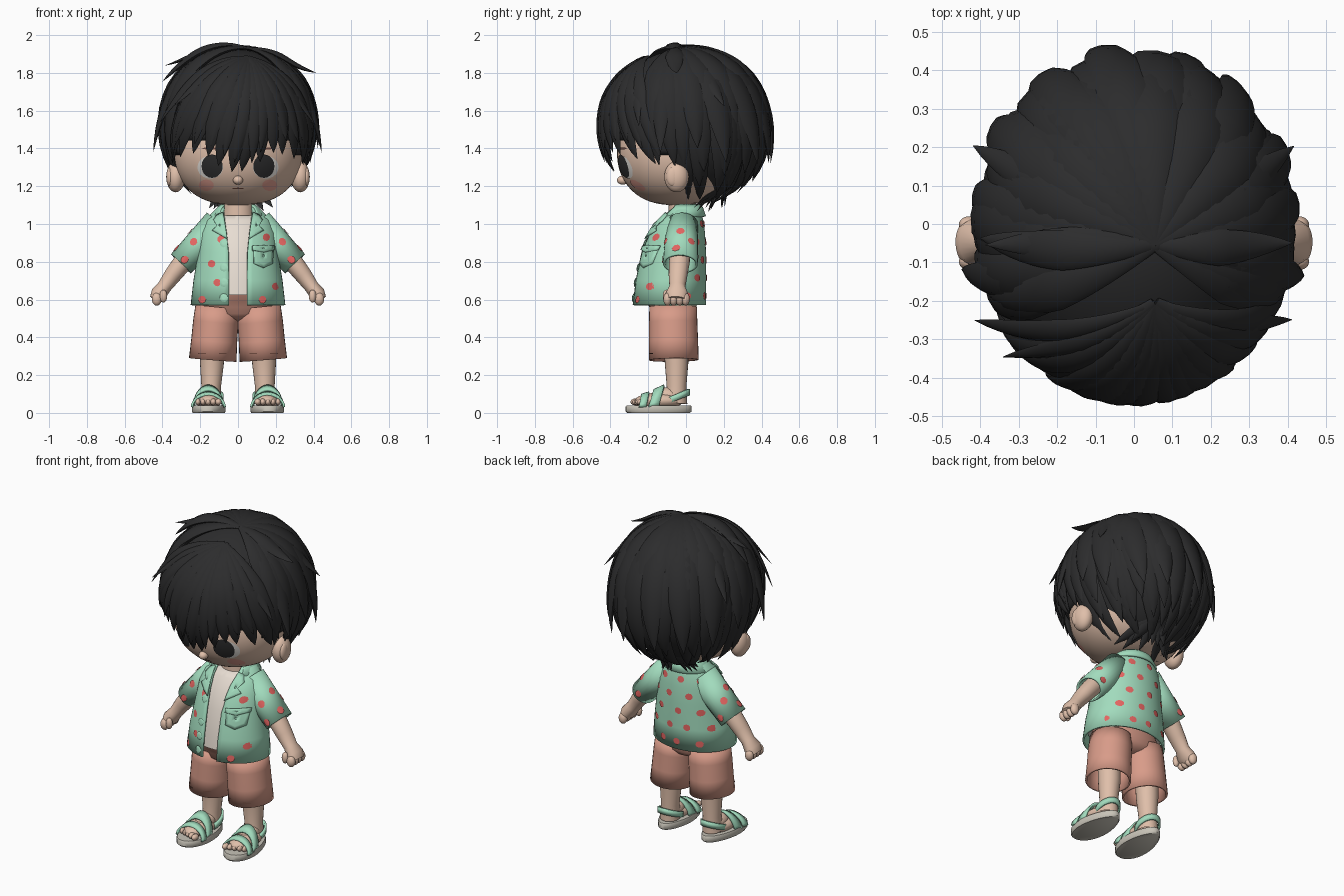
import bpy, bmesh, random
from math import sin, cos, pi, radians, sqrt
from mathutils import Vector as V, Matrix

if "Cube" in bpy.data.objects:
    bpy.data.objects.remove(bpy.data.objects["Cube"])
random.seed(4)
made = []


def material(name, *rgb):
    m = bpy.data.materials.new(name)
    m.use_nodes = True
    m.diffuse_color = (*rgb, 1)
    m.node_tree.nodes["Principled BSDF"].inputs["Base Color"].default_value = (*rgb, 1)
    return m


skin = material("skin", .74, .52, .4)
black = material("black hair", .025, .025, .026)
mint = material("mint", .36, .71, .51)
red = material("red print", .78, .13, .12)
salmon = material("salmon", .69, .33, .25)
cream = material("cream", .82, .74, .66)
stone = material("sole grey", .58, .55, .48)
pink = material("blush", .8, .37, .3)
white = material("eye white", .75, .72, .68)
brown = material("line brown", .16, .07, .05)


def finish(name, bm, mat, thick=0):
    bmesh.ops.recalc_face_normals(bm, faces=bm.faces)
    me = bpy.data.meshes.new(name)
    bm.to_mesh(me)
    bm.free()
    me.materials.append(mat)
    ob = bpy.data.objects.new(name, me)
    bpy.context.collection.objects.link(ob)
    if thick:
        mod = ob.modifiers.new("thickness", "SOLIDIFY")
        mod.thickness, mod.offset = thick, 0
    made.append(ob)


def sheet(name, groups, mat, closed=True, cap=False, thick=0):
    """Skin each group of point rows with quads."""
    bm = bmesh.new()
    for rows in groups:
        vs = [[bm.verts.new(p) for p in r] for r in rows]
        n = len(vs[0])
        for a, b in zip(vs, vs[1:]):
            for i in range(n if closed else n - 1):
                j = (i + 1) % n
                bm.faces.new((a[i], a[j], b[j], b[i]))
        if cap:
            bm.faces.new(vs[0])
            bm.faces.new(vs[-1])
    finish(name, bm, mat, thick)


def balls(name, items, mat):
    bm = bmesh.new()
    for c, r in items:
        m = Matrix.Translation(c) @ Matrix.Diagonal((*r, 1))
        bmesh.ops.create_uvsphere(bm, u_segments=24, v_segments=16, radius=1, matrix=m)
    finish(name, bm, mat)


def tube(path, n=24):
    """Rows round a path of (x, y, z, in-plane radius, depth radius)."""
    pts = [V(p[:3]) for p in path]
    rows = []
    for i, p in enumerate(path):
        t = (pts[min(i + 1, len(pts) - 1)] - pts[max(i - 1, 0)]).normalized()
        u = t.cross(V((0, 1, 0))).normalized()
        w = u.cross(t)
        rows.append([pts[i] + u * p[3] * cos(2 * pi * k / n) + w * p[4] * sin(2 * pi * k / n)
                     for k in range(n)])
    return rows


def oval(x, z, rx, rz, n=20):
    return [(x + rx * cos(2 * pi * k / n), z + rz * sin(2 * pi * k / n)) for k in range(n)]


def patch(outline, surf):
    """Rows of a thin plate draped on a surface function."""
    cu = sum(p[0] for p in outline) / len(outline)
    cv = sum(p[1] for p in outline) / len(outline)
    return [[surf(cu + (u - cu) * f, cv + (v - cv) * f) for u, v in outline]
            for f in (1, .7, .4, .1)]


def flip(rows, s):
    return [[V((p[0] * s, p[1], p[2])) for p in r] for r in rows]


# Head: a rounded ball with a full jaw
HZ, HY, RX, RY, RZ = 1.37, -.05, .34, .315, .27


def head_ring(z):
    return max(1 - ((z - HZ) / RZ) ** 2, 0) ** .4


def face(off):
    return lambda x, z: V((x, HY - off - RY * sqrt(max(head_ring(z) ** 2 - (x / RX) ** 2, 0)), z))


rows = []
for i in range(33):
    z = HZ - RZ * cos(pi * (i + .08) / 32.16)
    r = head_ring(z)
    rows.append([(RX * r * sin(k * pi / 24), HY - RY * r * cos(k * pi / 24), z) for k in range(48)])
sheet("head", [rows], skin, cap=True)
balls("nose", [((0, -.335, 1.232), (.026, .03, .024))], skin)
balls("ears", [((s * .33, -.05, 1.25), (.05, .065, .082)) for s in (1, -1)]
      + [((s * .362, -.07, 1.25), (.018, .034, .05)) for s in (1, -1)], skin)
sheet("neck", [tube([(0, -.02, 1.18, .075, .07), (0, -.02, 1.0, .085, .075)])], skin)

# Painted face
both = (1, -1)
sheet("eye_whites", [flip(patch(oval(.147, 1.3, .068, .06), face(.004)), s) for s in both], white, cap=True)
sheet("irises", [flip(patch(oval(.137, 1.306, .056, .062), face(.008)), s) for s in both], black, cap=True)
sheet("eyebrows", [flip(patch(oval(.14, 1.4, .05, .006), face(.004)), s) for s in both], brown, cap=True)
sheet("cheeks", [flip(patch(oval(.168, 1.205, .04, .03), face(.003)), s) for s in both], pink, cap=True)
sheet("mouth", [patch(oval(0, 1.188, .03, .004), face(.004))], brown, cap=True)

# Hair: cap plus tapering locks that fan out from the crown
HC, HR = V((0, -.01, 1.52)), V((.388, .425, .415))


def direction(az, el):
    a, e = radians(az), radians(el)
    return V((sin(a) * cos(e), -cos(a) * cos(e), sin(e)))


def lock(root, az, el, w, lift=0, flick=0, curl=0, n=16):
    end = direction(az, el)
    axis, ang = root.cross(end).normalized(), root.angle(end)
    pts, norms = [], []
    for i in range(n + 1):
        t = i / n
        d = Matrix.Rotation(ang * t, 3, axis) @ root
        k = 1 + lift * sin(min(t * 1.6, 1) * pi / 2) + flick * t ** 5
        pts.append(HC + d * HR * k + axis * curl * t * t)
        norms.append(V((d.x / HR.x, d.y / HR.y, d.z / HR.z)).normalized())
    rows = []
    for i, p in enumerate(pts):
        t = i / n
        tan = (pts[min(i + 1, n)] - pts[max(i - 1, 0)]).normalized()
        side = tan.cross(norms[i]).normalized()
        up = side.cross(tan)
        half = w * min(1, .25 + 1.5 * t) * (1 - t ** 4) ** .9 + .001
        rows.append([p + side * half * cos(k * pi / 4) + up * half * .36 * sin(k * pi / 4)
                     for k in range(8)])
    return rows


bm = bmesh.new()
bmesh.ops.create_uvsphere(bm, u_segments=72, v_segments=48, radius=1)
bare = []
for f in bm.faces:
    c = f.calc_center_median()
    a = V((0, -1)).angle(c.xy) * 180 / pi
    low = -.2 if a < 60 else -.36 if a < 96 else -.95
    if c.z < low:
        bare.append(f)
bmesh.ops.delete(bm, geom=bare, context="FACES")
for v in bm.verts:
    v.co = HC + v.co * HR * .96
finish("hair_cap", bm, black, .01)

crown = V((.14, -.1, .98)).normalized()
parting = V((.14, -.46, .87)).normalized()
jit = random.uniform
fringe = [(-66, -27), (-52, -23), (-38, -20), (-26, -21), (-15, -29), (-4, -34), (6, -34),
          (16, -26), (27, -19), (39, -20), (52, -24), (66, -28)]
sheet("hair_fringe", [lock(parting, a, e, .068, jit(.02, .05), .02, jit(-.02, .02)) for a, e in fringe]
      + [lock(parting, a * 1.05 + 5, e + 8, .045, .06, .03, jit(-.04, .04)) for a, e in fringe],
      black, cap=True)
sides = []
for s in both:
    for a, e, w, fl in ((70, -28, .065, .03), (80, -29, .07, .03), (91, -28, .075, .05),
                        (76, -16, .06, .2), (94, -2, .075, .03), (102, -14, .08, .1),
                        (64, 8, .065, .03), (84, 16, .07, .03)):
        sides.append(lock(crown, s * a, e, w, jit(.01, .04), fl, jit(-.03, .03)))
sheet("hair_sides", sides, black, cap=True)
back = []
for a0, count, e, w, lift, fl in ((98, 11, -65, .07, .01, .04), (106, 9, -50, .08, .01, .08),
                                  (102, 9, -36, .085, .02, .08), (118, 6, -23, .085, .02, .18),
                                  (110, 7, 0, .085, .02, .03)):
    for i in range(count):
        a = a0 + (360 - 2 * a0) * i / (count - 1)
        back.append(lock(crown, a + jit(-3, 3), e + jit(-4, 4), w, lift + jit(-.01, .01), fl, jit(-.03, .03)))
sheet("hair_back", back, black, cap=True)
nape = direction(180, -40)
sheet("hair_nape", [lock(nape, a + jit(-5, 5), -70 + jit(-4, 8), .04, -.05, .2, jit(-.03, .03), 8)
                    for a in range(105, 256, 15)], black, cap=True)
sheet("hair_strays", [lock(crown, -80, 28, .055, .09, .08, -.05), lock(crown, 80, 32, .05, .06, .2, .04),
                      lock(crown, -88, 38, .045, .06, .2, .03), lock(crown, 115, 12, .05, .03, .18),
                      lock(crown, -115, 10, .05, .03, .18), lock(parting, -48, 12, .03, .05, .16),
                      lock(parting, -66, 4, .035, .05, .16, .04), lock(parting, 62, 0, .035, .04, .16)],
      black, cap=True)

# Open shirt: rings of (height, half width, front, back, half opening)
RINGS = [(.57, .245, -.28, .1, .048), (.7, .23, -.265, .1, .048), (.85, .205, -.235, .1, .05),
         (.95, .195, -.195, .095, .06), (1.02, .17, -.15, .085, .07), (1.07, .12, -.1, .072, .075),
         (1.09, .085, -.08, .065, .07)]


def ring_at(z):
    for a, b in zip(RINGS, RINGS[1:]):
        if z <= b[0]:
            f = (z - a[0]) / (b[0] - a[0])
            return [p + (q - p) * f for p, q in zip(a, b)]
    return RINGS[-1]


def shirt(off, side=-1):
    def surf(x, z):
        _, w, yf, yb, _ = ring_at(z)
        return V((x, (yf + yb) / 2 + side * ((yb - yf) / 2 * sqrt(max(1 - (x / w) ** 2, 0)) + off), z))
    return surf


def torso(rings, gap=True, inset=0, n=48):
    rows = []
    for z, w, yf, yb, g in rings:
        a0 = V((0, 1)).angle(V((g, sqrt(w * w - g * g)))) if gap else 0
        angs = [a0 + (2 * pi - 2 * a0) * k / n for k in range(n + 1 if gap else n)]
        rows.append([((w - inset) * sin(a), (yf + yb) / 2 - ((yb - yf) / 2 - inset) * cos(a), z) for a in angs])
    return rows


sheet("shirt", [torso(RINGS)], mint, closed=False, thick=.012)
sheet("undershirt", [torso([ring_at(z) for z in (.625, .7, .85, .95, 1.02, 1.045)], False, .016)], cream, cap=True)
sheet("collar", [torso([(1.1, .085, -.085, .065, .07), (1.085, .105, -.1, .085, .085),
                        (1.04, .145, -.14, .1, .1)])], mint, closed=False, thick=.012)
lapel = [(.078, 1.06), (.068, 1.0), (.056, .92), (.09, .94), (.135, .965), (.11, .99), (.13, 1.02), (.11, 1.05)]
sheet("lapels", [flip(patch(lapel, shirt(.016)), s) for s in both], mint, thick=.008)
pocket = [(.08, .88), (.135, .88), (.185, .88), (.183, .79), (.135, .768), (.085, .79)]
sheet("pocket", [patch(pocket, shirt(.012))], mint, thick=.008)
flap = [(.076, .885), (.135, .885), (.189, .885), (.189, .862), (.135, .85), (.076, .862)]
sheet("pocket_flap", [patch(flap, shirt(.019))], mint, thick=.008)
sheet("buttons", [patch(oval(-.075, z, .018, .02, 12), shirt(.013)) for z in (.9, .77, .69, .61)],
      mint, cap=True, thick=.008)

# Sleeves, arms and fists, with the print draped over the shirt
S0, S1 = (.1, -.02, .998, .084, .078), (.302, -.03, .79, .067, .087)


def sleeve_skin(t, a):
    p = [i + (j - i) * t for i, j in zip(S0, S1)]
    u = V((-.72, 0, -.69))
    return V(p[:3]) + u * (p[3] + .01) * cos(a) + V((0, 1, 0)) * (p[4] + .01) * sin(a)


dots = [patch(oval(x, z, .02, .02, 9), shirt(.011)) for x, z in
        ((-.09, .92), (-.19, .6), (-.11, .69), (-.14, .79), (.13, .6), (.2, .67), (.15, .93), (.2, .86), (.15, .81))]
for j in range(5):
    for i in range(-2, 3):
        x, z = i * .115 + (j % 2) * .058 - .02, .62 + j * .095
        if abs(x) < ring_at(z)[1] * .9:
            dots.append(patch(oval(x + jit(-.012, .012), z, .021, .02, 9), shirt(.011, 1)))
for s in both:
    name = "left_" if s > 0 else "right_"
    dots += [flip(patch(oval(t, a, .075, .25, 9), sleeve_skin), s)
             for t, a in ((.85, 3.4), (.55, 4.3), (.9, 4.7), (.65, 2.5), (.88, 1.6), (.45, 3.2))]
    sheet(name + "sleeve", [flip(tube([S0, S1]), s)], mint, thick=.012)
    arm = [(.2, -.025, .9, .05, .05), (.29, -.035, .8, .052, .055), (.345, -.042, .73, .046, .05),
           (.39, -.046, .668, .038, .042), (.42, -.048, .63, .043, .06), (.44, -.05, .6, .03, .052)]
    sheet(name + "arm", [flip(tube(arm), s)], skin, cap=True)
    balls(name + "fingers", [((s * .43, y, .602), (.026, .022, .034)) for y in (-.098, -.066, -.034, -.002)]
          + [((s * .395, -.105, .618), (.02, .018, .034))], skin)

    # Shorts leg, leg and foot
    leg = [(.11, -.068, .56, .11, .12), (.118, -.068, .48, .114, .122), (.126, -.066, .38, .116, .124),
           (.134, -.065, .28, .12, .126)]
    sheet(name + "shorts_leg", [flip(tube(leg, 32), s)], salmon, thick=.012)
    dash = [flip([[V((x, -.065 - .136 * sqrt(1 - ((x - .134) / .13) ** 2), z)) for x in (c, c + .02, c + .04)]
                  for z in (.312, .317)], s) for c in (.06, .17)]
    sheet(name + "hem_stitches", dash, brown, closed=False)
    shin = [(.135, -.055, .45, .066, .068), (.138, -.05, .26, .063, .062), (.142, -.05, .14, .052, .052),
            (.145, -.055, .05, .056, .062)]
    sheet(name + "leg", [flip(tube(shin), s)], skin)
    balls(name + "foot", [((s * .154, -.14, .065), (.07, .13, .042)), ((s * .148, -.1, .09), (.052, .08, .045))]
          + [((s * (.104 + .027 * i), -.268 + .009 * i, .058), (.017 - .001 * i, .026, .018)) for i in range(5)], skin)

    # Sandal
    sole = [[(s * (.154 + .008 * cos(a) + g * (.088 + .014 * cos(a)) * sin(a)), -.145 - g * .175 * cos(a), z)
             for a in [2 * pi * k / 32 for k in range(32)]]
            for g, z in ((.95, 0), (1, .008), (1, .032), (.97, .04))]
    sheet(name + "sole", [sole], stone, cap=True)
    straps = [[[(s * (.157 + w * cos(a)), y + lean * sin(a), .03 + h * sin(a)) for a in [pi * k / 14 for k in range(15)]]
               for y, h, w in ends]
              for lean, ends in ((.015, ((-.25, .065, .087), (-.21, .078, .084))),
                                 (.03, ((-.2, .09, .082), (-.145, .115, .076))))]
    heel = [[(s * (.146 + .064 * sin(a)), -.058 + .073 * cos(a), .08 + .03 * cos(a) + h)
             for a in [radians(-125 + 12.5 * k) for k in range(21)]] for h in (-.017, .017)]
    sheet(name + "straps", straps + [heel], mint, closed=False, thick=.012)
sheet("shirt_print", dots, red, cap=True)

# Shorts waist and seat
sheet("shorts_seat", [torso([(.485, .06, -.1, -.01, 0), (.5, .12, -.15, .03, 0), (.525, .2, -.183, .05, 0),
                             (.56, .222, -.193, .055, 0), (.59, .215, -.22, .06, 0), (.63, .19, -.24, .06, 0)],
                            False)], salmon, cap=True)

# Smooth shading with sharp edges kept
bpy.ops.object.select_all(action="DESELECT")
for ob in made:
    ob.select_set(True)
bpy.context.view_layer.objects.active = made[0]
bpy.ops.object.shade_smooth_by_angle(angle=radians(45))
